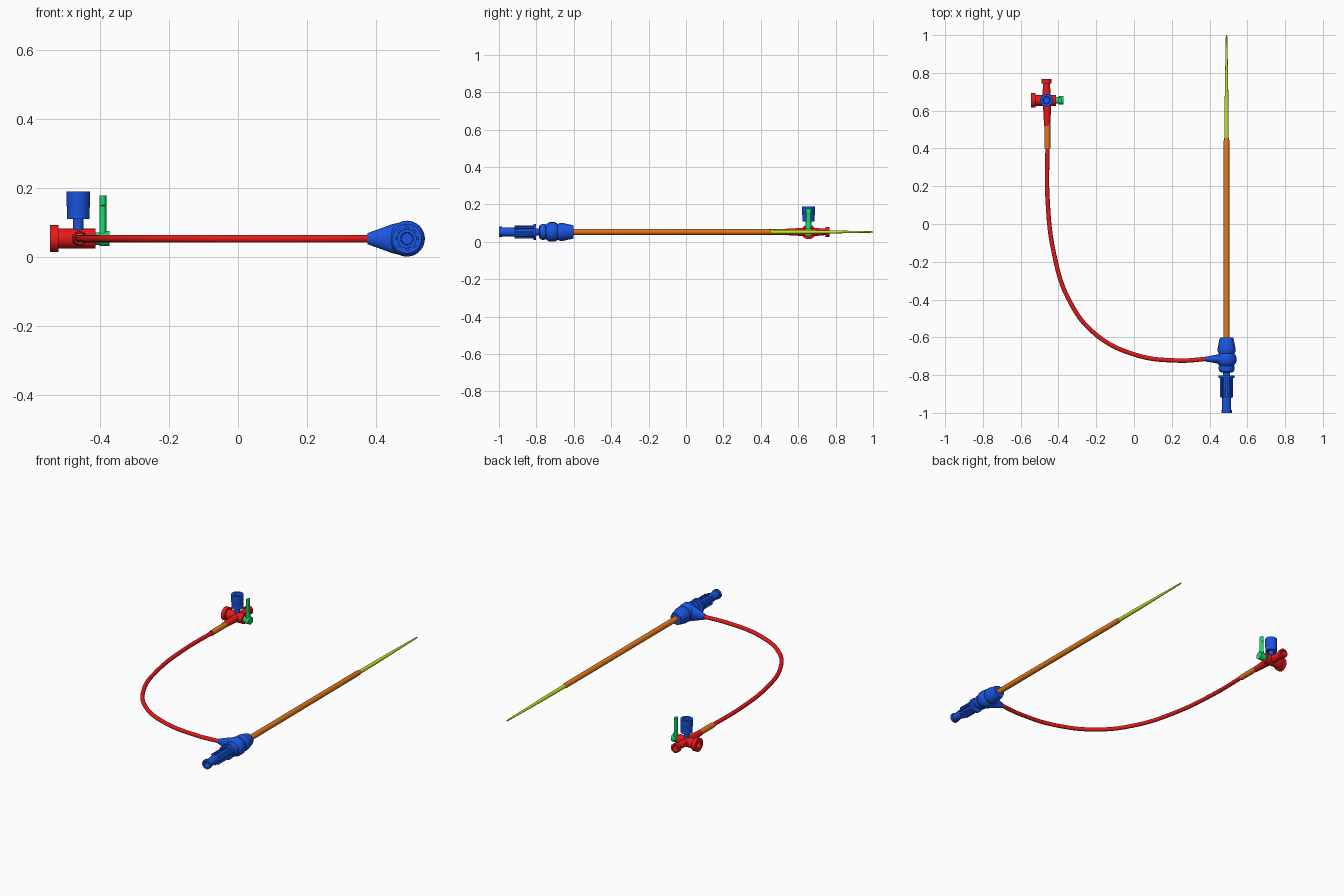
import bpy, bmesh, math
from mathutils import Matrix, Vector

if "Cube" in bpy.data.objects:
    bpy.data.objects.remove(bpy.data.objects["Cube"])

ZC = 0.053          # height of the main axis
HX = 0.49           # x of the sheath axis
SC = Vector((-0.463, 0.655, ZC))   # stopcock centre


def mat(name, rgb):
    m = bpy.data.materials.new(name)
    m.diffuse_color = (*rgb, 1)
    m.use_nodes = True
    m.node_tree.nodes["Principled BSDF"].inputs["Base Color"].default_value = m.diffuse_color
    return m


RED = mat("red", (0.8, 0.01, 0.01))
BLUE = mat("blue", (0.01, 0.09, 0.75))
ORANGE = mat("orange", (0.75, 0.19, 0.01))
YELLOW = mat("yellow", (0.6, 0.75, 0.02))
GREEN = mat("green", (0.01, 0.72, 0.15))


def finish(bm, name, material):
    bmesh.ops.remove_doubles(bm, verts=bm.verts, dist=1e-6)
    bmesh.ops.recalc_face_normals(bm, faces=bm.faces)
    me = bpy.data.meshes.new(name)
    bm.to_mesh(me)
    bm.free()
    me.materials.append(material)
    ob = bpy.data.objects.new(name, me)
    bpy.context.collection.objects.link(ob)
    bpy.context.view_layer.objects.active = ob
    for o in bpy.context.selected_objects:
        o.select_set(False)
    ob.select_set(True)
    bpy.ops.object.shade_smooth_by_angle(angle=math.radians(35))
    return ob


def loft(name, axis, origin, sections, material, seg=40):
    """Elliptical sections (distance, radius a, radius b) along an axis, ends capped."""
    d = {"X": Vector((1, 0, 0)), "Y": Vector((0, 1, 0)), "Z": Vector((0, 0, 1))}[axis]
    u = Vector((1, 0, 0)) if axis != "X" else Vector((0, 1, 0))
    v = d.cross(u)
    bm = bmesh.new()
    rings = []
    for t, a, b in sections:
        rings.append([bm.verts.new(Vector(origin) + d * t
                      + u * a * math.cos(2 * math.pi * i / seg)
                      + v * b * math.sin(2 * math.pi * i / seg)) for i in range(seg)])
    for r0, r1 in zip(rings, rings[1:]):
        for i in range(seg):
            j = (i + 1) % seg
            bm.faces.new((r0[i], r0[j], r1[j], r1[i]))
    bm.faces.new(rings[0])
    bm.faces.new(rings[-1])
    return finish(bm, name, material)


def lathe(name, axis, origin, profile, material):
    return loft(name, axis, origin, [(t, r, r) for t, r in profile], material)


def box(name, centre, size, material, rot=Matrix()):
    bm = bmesh.new()
    bmesh.ops.create_cube(bm, size=1, matrix=rot @ Matrix.Translation(centre) @ Matrix.Diagonal((*size, 1)))
    return finish(bm, name, material)


main = (HX, 0, ZC)
# sheath and tapered dilator
lathe("sheath_tube", "Y", main, [(-0.62, 0.016), (0.44, 0.015), (0.455, 0.0125)], ORANGE)
lathe("dilator_tip", "Y", main, [(0.45, 0.0115), (0.62, 0.0105), (0.985, 0.0045), (1.0, 0.003)], YELLOW)

# haemostasis hub: front cone, middle disc, rear cap
lathe("hub_front", "Y", main, [(-0.69, 0.04), (-0.675, 0.047), (-0.66, 0.048), (-0.612, 0.038),
                               (-0.602, 0.034)], BLUE)
lathe("hub_middle", "Y", main, [(-0.75, 0.036), (-0.742, 0.045), (-0.73, 0.052), (-0.702, 0.052),
                                (-0.69, 0.046), (-0.682, 0.036)], BLUE)
lathe("hub_cap", "Y", main, [(-0.785, 0.03), (-0.78, 0.038), (-0.765, 0.043), (-0.752, 0.041),
                             (-0.745, 0.034)], BLUE)
# side arm flaring into the hub
loft("hub_side_arm", "X", (0, -0.715, ZC),
     [(0.375, 0.013, 0.016), (0.395, 0.015, 0.023), (0.42, 0.02, 0.032),
      (0.447, 0.025, 0.042), (0.465, 0.027, 0.046), (0.49, 0.027, 0.047)], BLUE)

# dilator hub with hollow end and grip ribs
lathe("dilator_hub", "Y", main, [(-0.78, 0.019), (-0.802, 0.019), (-0.802, 0.043), (-0.816, 0.043),
                                 (-0.816, 0.027), (-0.915, 0.025), (-0.985, 0.023), (-0.985, 0.028),
                                 (-1.0, 0.028), (-1.0, 0.018), (-0.93, 0.016)], BLUE)
for k in range(8):
    rot = Matrix.Translation(main) @ Matrix.Rotation(k * math.pi / 4, 4, "Y")
    box(f"grip_rib_{k + 1}", (0.029, -0.865, 0), (0.012, 0.105, 0.009), BLUE, rot)

# flexible side tube
cu = bpy.data.curves.new("side_tube_path", "CURVE")
cu.dimensions = "3D"
cu.bevel_depth = 0.0115
cu.bevel_resolution = 5
cu.resolution_u = 16
cu.use_fill_caps = True
path = [(0.40, -0.713), (0.23, -0.723), (0.0, -0.69), (-0.21, -0.578), (-0.345, -0.40),
        (-0.425, -0.15), (-0.458, 0.14), (-0.458, 0.42)]
sp = cu.splines.new("BEZIER")
sp.bezier_points.add(len(path) - 1)
for p, (x, y) in zip(sp.bezier_points, path):
    p.co = (x, y, ZC)
    p.handle_left_type = p.handle_right_type = "AUTO"
cu.materials.append(RED)
tube = bpy.data.objects.new("side_tube", cu)
bpy.context.collection.objects.link(tube)
lathe("tube_connector", "Y", (-0.458, 0, ZC), [(0.40, 0.0155), (0.53, 0.0155)], ORANGE)

# stopcock body and its ports
lathe("stopcock_inlet", "Y", (-0.46, 0, ZC), [(0.52, 0.016), (0.61, 0.021), (0.66, 0.022)], RED)
lathe("stopcock_body", "X", SC, [(-0.04, 0.017), (-0.082, 0.019), (-0.082, 0.039), (-0.058, 0.039),
                                 (-0.058, 0.029), (0.049, 0.029)], RED)
lathe("stopcock_outlet", "Y", SC, [(0.0, 0.022), (0.035, 0.022), (0.09, 0.017), (0.09, 0.027),
                                   (0.112, 0.027), (0.112, 0.017), (0.07, 0.014)], RED)

# upright cap on the stopcock
lathe("cap_stem", "Z", SC, [(0.0, 0.015), (0.065, 0.015)], BLUE)
lathe("port_cap", "Z", SC, [(0.057, 0.028), (0.057, 0.033), (0.09, 0.033), (0.094, 0.034), (0.137, 0.034),
                            (0.137, 0.019), (0.09, 0.017)], BLUE)

# lever handle
lathe("handle_pivot", "X", SC, [(0.04, 0.018), (0.062, 0.018), (0.062, 0.022), (0.09, 0.022)], GREEN)
loft("handle_lever", "Z", (-0.392, SC.y, ZC), [(0.0, 0.01, 0.018), (0.095, 0.01, 0.012),
                                               (0.097, 0.01, 0.015), (0.125, 0.01, 0.015)], GREEN, 24)
